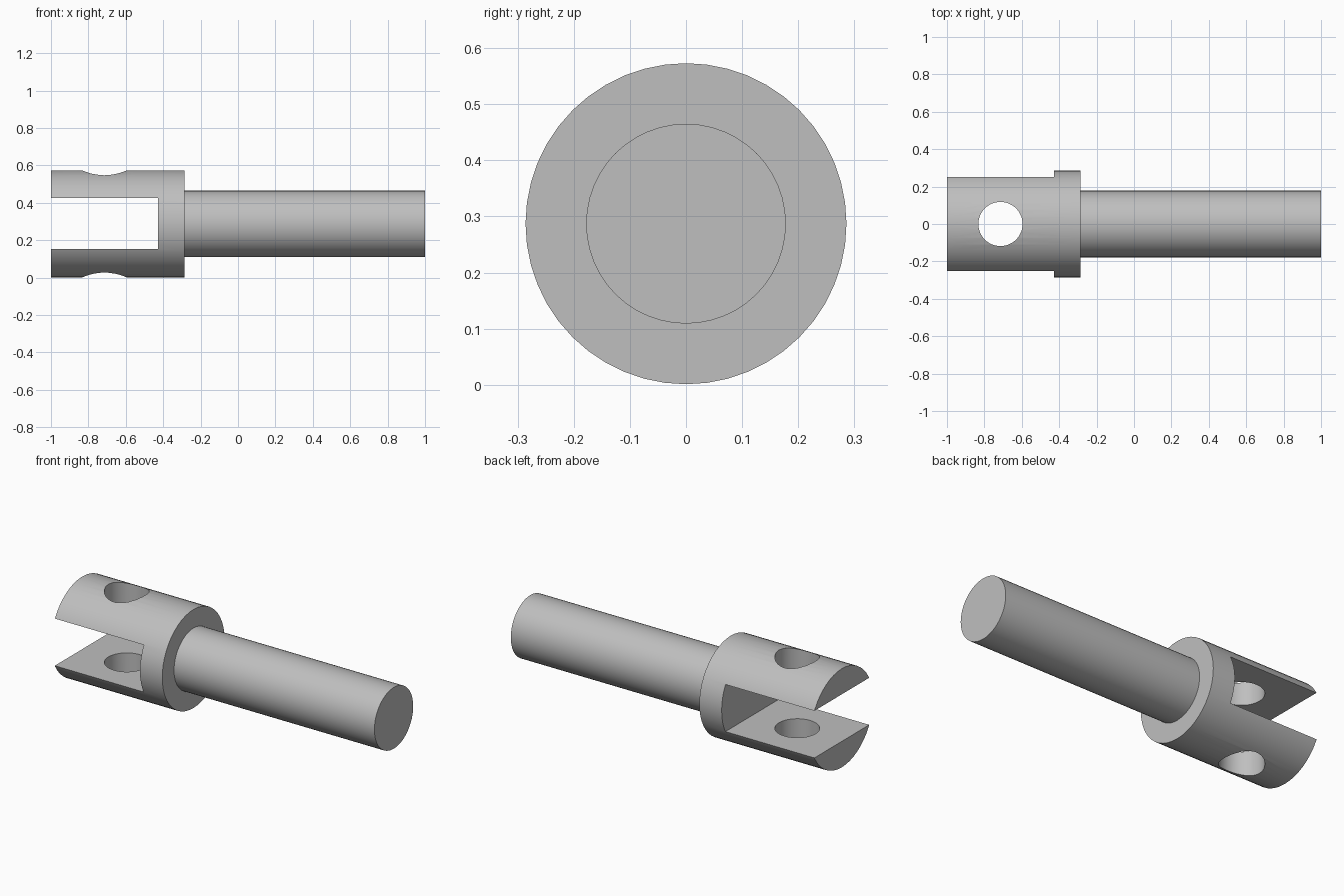
import bpy
from math import pi

AXIS_Z = 0.287       # height of the shared centre line
HEAD_R = 0.286
SHAFT_R = 0.178

cube = bpy.data.objects.get("Cube")
if cube:
    bpy.data.objects.remove(cube, do_unlink=True)

steel = bpy.data.materials.new("plain grey steel")
steel.use_nodes = True
grey = (0.52, 0.52, 0.52, 1)
steel.diffuse_color = grey
steel.node_tree.nodes["Principled BSDF"].inputs["Base Color"].default_value = grey


def rod(name, radius, x0, x1, sides=48):
    """Round bar lying along x from x0 to x1."""
    bpy.ops.mesh.primitive_cylinder_add(
        vertices=sides, radius=radius, depth=x1 - x0,
        location=((x0 + x1) / 2, 0, AXIS_Z), rotation=(0, pi / 2, 0))
    ob = bpy.context.object
    ob.name = name
    ob.data.materials.append(steel)
    return ob


def cut(target, cutter):
    """Subtract the cutter from the target, then discard it."""
    cutter.hide_render = True
    cutter.data.materials.append(steel)
    mod = target.modifiers.new("cut", 'BOOLEAN')
    mod.operation = 'DIFFERENCE'
    mod.solver = 'EXACT'
    mod.object = cutter
    bpy.context.view_layer.objects.active = target
    bpy.ops.object.modifier_apply(modifier=mod.name)
    bpy.data.objects.remove(cutter, do_unlink=True)


# Forked head and plain shaft
head = rod("clevis_head", HEAD_R, -1, -0.286)
shaft = rod("shaft", SHAFT_R, -0.34, 1)

# Open slot between the two prongs
bpy.ops.mesh.primitive_cube_add(size=1, location=(-0.829, 0, AXIS_Z + 0.001))
slot = bpy.context.object
slot.name = "slot_cutter"
slot.scale = (0.8, 1, 0.273)
cut(head, slot)

# Pin hole through both prongs
bpy.ops.mesh.primitive_cylinder_add(vertices=48, radius=0.118, depth=1,
                                    location=(-0.714, 0, AXIS_Z))
hole = bpy.context.object
hole.name = "pin_hole_cutter"
cut(head, hole)

# Smooth round walls with crisp edges
for ob in (head, shaft):
    bpy.ops.object.select_all(action='DESELECT')
    ob.select_set(True)
    bpy.context.view_layer.objects.active = ob
    bpy.ops.object.shade_smooth_by_angle(angle=pi / 6)
